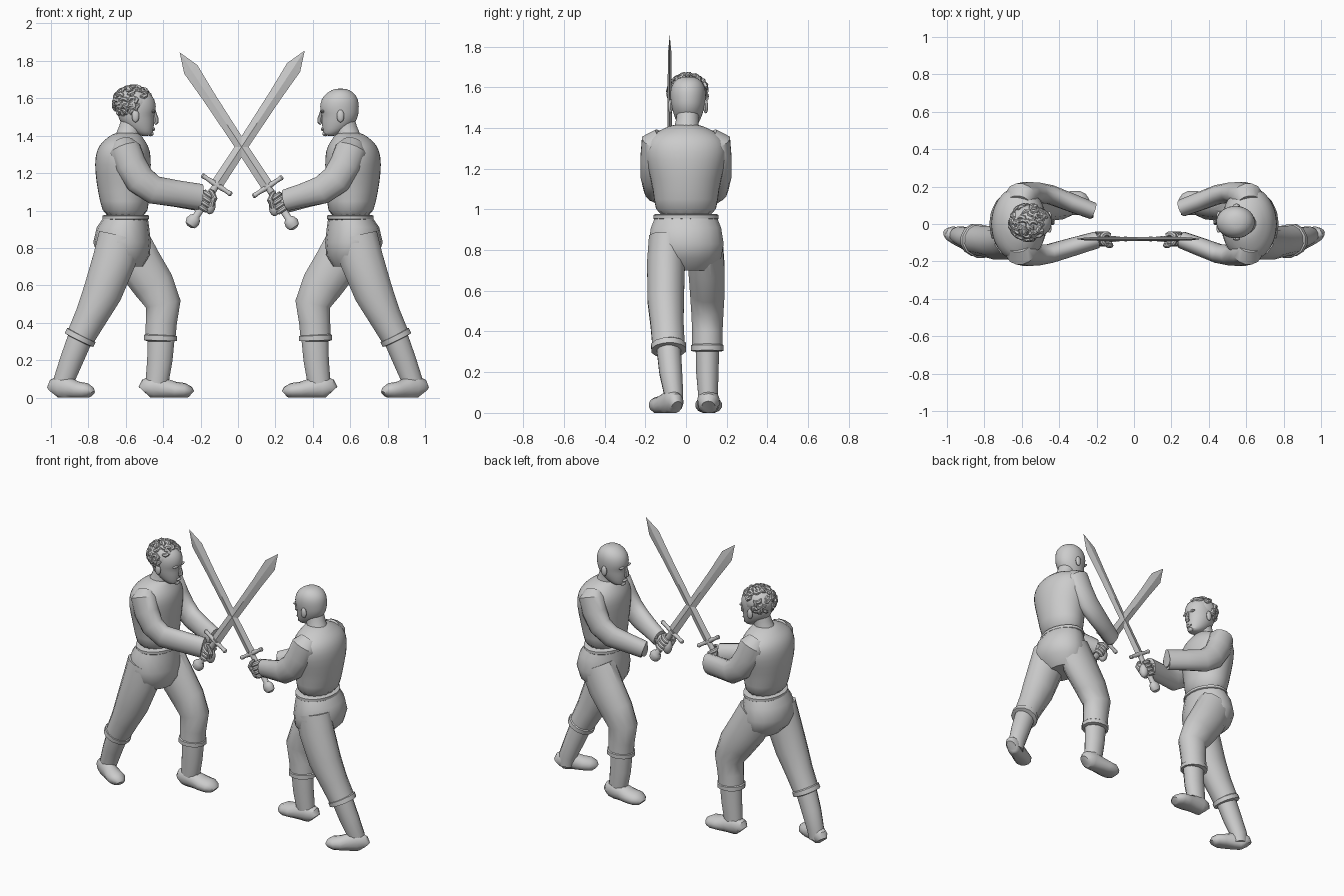
import bpy, bmesh, math, random
from mathutils import Vector, Matrix

if "Cube" in bpy.data.objects:
    bpy.data.objects.remove(bpy.data.objects["Cube"])

random.seed(4)
Y = Vector((0, 1, 0))
Z = Vector((0, 0, 1))
FLIP = False      # True while building the fighter on the +x side
TAG = ""


def finish(name, bm, subsurf=0, angle=38):
    """Turn a bmesh into a shaded object, mirrored in x for the second fighter."""
    if FLIP:
        bmesh.ops.scale(bm, vec=(-1, 1, 1), verts=bm.verts)
    bmesh.ops.recalc_face_normals(bm, faces=bm.faces)
    me = bpy.data.meshes.new(TAG + name)
    bm.to_mesh(me)
    bm.free()
    me.shade_smooth()
    me.set_sharp_from_angle(angle=math.radians(angle))
    ob = bpy.data.objects.new(TAG + name, me)
    bpy.context.collection.objects.link(ob)
    if subsurf:
        mod = ob.modifiers.new("smooth", "SUBSURF")
        mod.levels = mod.render_levels = subsurf
    return ob


def loft(bm, secs, sides=12, ref=Y, flat=False, floor=False):
    """Skin elliptical rings (x, y, z, side radius, other radius) along a path."""
    pts = [Vector(s[:3]) for s in secs]
    rings = []
    for i, s in enumerate(secs):
        t = Z if flat else (pts[min(i + 1, len(pts) - 1)] - pts[max(i - 1, 0)]).normalized()
        a = (ref - t * ref.dot(t)).normalized()
        b = t.cross(a)
        ring = []
        for k in range(sides):
            u = 2 * math.pi * (k + 0.5) / sides
            p = pts[i] + a * s[3] * math.cos(u) + b * s[4] * math.sin(u)
            if floor:
                p.z = max(p.z, 0)
            ring.append(bm.verts.new(p))
        rings.append(ring)
    for r, q in zip(rings, rings[1:]):
        for k in range(sides):
            j = (k + 1) % sides
            bm.faces.new((r[k], r[j], q[j], q[k]))
    bm.faces.new(rings[0])
    bm.faces.new(rings[-1])


def tube(name, secs, subsurf=0, **kw):
    bm = bmesh.new()
    loft(bm, secs, **kw)
    return finish(name, bm, subsurf)


def ball(bm, c, r, seg=16, rot=None):
    m = Matrix.Translation(c) @ (rot or Matrix()) @ Matrix.Diagonal((*r, 1))
    bmesh.ops.create_uvsphere(bm, u_segments=seg, v_segments=seg // 2 + 2, radius=1, matrix=m)


def foot(name, heel, toe, width):
    h, t = Vector(heel), Vector(toe)
    prof = [(0, .5, .07), (.05, .75, .1), (.2, .85, .12), (.42, .85, .105),
            (.65, 1, .085), (.85, 1, .078), (.96, .75, .06), (1, .45, .04)]
    tube(name, [(*(h.lerp(t, f).xy), top * .46, width * w, top * .54) for f, w, top in prof],
         sides=14, floor=True)


def head():
    prof = [(1.398, -.52, -.47, .025), (1.41, -.55, -.455, .045), (1.44, -.60, -.45, .062),
            (1.475, -.632, -.446, .075), (1.51, -.645, -.448, .083), (1.535, -.648, -.436, .087),
            (1.575, -.648, -.438, .09), (1.61, -.638, -.452, .082), (1.637, -.612, -.485, .062),
            (1.653, -.575, -.52, .03)]
    tube("head", [((b + f) / 2, .01, z, w, (f - b) / 2) for z, b, f, w in prof],
         subsurf=1, sides=18, flat=True)
    # nose, brow, lips, chin and ears
    bm = bmesh.new()
    loft(bm, [(-.447, .01, 1.532, .008, .008), (-.437, .01, 1.495, .011, .012),
              (-.437, .01, 1.472, .017, .014), (-.445, .01, 1.462, .012, .008)], sides=8)
    ball(bm, (-.452, .01, 1.435), (.01, .024, .009), 10)
    ball(bm, (-.466, .01, 1.41), (.016, .024, .013), 10)
    for s in (-1, 1):
        ball(bm, (-.452, .01 + s * .032, 1.53), (.012, .026, .008), 10)
        ball(bm, (-.548, .01 + s * .087, 1.505), (.02, .012, .034), 12)
    finish("face_features", bm)


def hair():
    bm = bmesh.new()
    c = Vector((-.56, .01, 1.575))
    rad = Vector((.103, .094, .087))
    ball(bm, c, rad, 20)
    n = 0
    while n < 85:
        d = Vector([random.gauss(0, 1) for _ in range(3)]).normalized()
        if d.z < -.75 or (d.x > .25 and d.z < .35) or (d.x > -.1 and d.z < -.3):
            continue
        n += 1
        flow = d.cross(Vector([random.gauss(0, 1) for _ in range(3)])).normalized()
        side = d.cross(flow)
        secs = []
        for f, r in ((-1, .006), (-.4, .013), (.3, .012), (1, .004)):
            v = (d + flow * f * .24 + side * f * f * .15).normalized()
            p = c + Vector([v[i] * rad[i] for i in range(3)]) + d * (.002 + .004 * f)
            secs.append((*p, r, r))
        loft(bm, secs, sides=6, ref=d)
    finish("curly_hair", bm)


def sword_and_hand(base, wrist):
    d = Vector((.548, 0, .836)).normalized()
    n = d.cross(Y)

    def P(t, w=0, y=0):
        return base + d * t + n * w + Y * y

    # blade with a diamond section
    bm = bmesh.new()
    rows = []
    for t, w, h in ((.22, .033, .012), (.5, .031, .011), (.8, .035, .01), (.98, .042, .009)):
        rows.append([bm.verts.new(p) for p in (P(t, w), P(t, 0, h), P(t, -w), P(t, 0, -h))])
    tip = bm.verts.new(P(1.089))
    for r, q in zip(rows, rows[1:]):
        for k in range(4):
            bm.faces.new((r[k], r[k - 1], q[k - 1], q[k]))
    for k in range(4):
        bm.faces.new((rows[-1][k], rows[-1][k - 1], tip))
    bm.faces.new(rows[0])
    finish("sword_blade", bm, angle=15)
    # hilt: pommel, grip and cross guard
    bm = bmesh.new()
    loft(bm, [(*P(t), r * .8, r) for t, r in ((-.038, .012), (-.028, .03), (-.005, .038),
              (.018, .032), (.032, .019), (.12, .02), (.215, .018), (.245, .022))], sides=14)
    loft(bm, [(*P(.23, w), r, r) for w, r in ((-.096, .008), (-.088, .014), (-.06, .011), (0, .017),
              (.06, .011), (.088, .014), (.096, .008))], sides=10)
    finish("sword_hilt", bm)
    # fist: four fingers curled round the grip, thumb, palm and wrist
    bm = bmesh.new()
    for i in range(4):
        secs = []
        for k in range(10):
            u = math.radians(-150 + 32 * k)
            p = P(.085 + .026 * i, .03 * math.cos(u), .027 * math.sin(u))
            secs.append((*p, .0145, .015))
        loft(bm, secs, sides=8, ref=d)
    loft(bm, [(*P(.12, -.035, -.02), .016, .016), (*P(.165, -.03, -.035), .015, .014),
              (*P(.185, .0, -.036), .012, .012), (*P(.187, .02, -.028), .007, .007)], sides=8, ref=d)
    ball(bm, P(.12, -.028), (.032, .03, .05), 14)
    w = Vector(wrist)
    loft(bm, [(*(w - Vector((.04, 0, 0))), .03, .036), (*w, .03, .036), (*P(.12, -.02), .03, .04)])
    finish("sword_hand", bm)


def arm(name, s, wrist, r):
    x, y, z = wrist
    e = Vector((-.45, s * .158, 1.11))
    m = e.lerp(Vector(wrist), .5)
    tube(name, [(-.615, s * .115, 1.355, .05, .06), (-.605, s * .145, 1.325, .078, .085),
                (-.575, s * .16, 1.245, .066, .085), (-.525, s * .168, 1.165, .056, .082),
                (*e, .052, .076), (*m, .05, (.07 + r) / 2), (x, y, z, .046, r),
                (x + .004, y, z, .036, r * .8), (x - .03, y, z, .03, r * .65)], sides=14)


def fighter(wrist, far_wrist, cuff, base):
    head()
    # neck and torso
    tube("neck", [(-.6, 0, 1.36, .075, .08), (-.59, .003, 1.41, .06, .064),
                  (-.575, .008, 1.45, .056, .062), (-.56, .01, 1.5, .056, .062)], sides=16, flat=True)
    prof = [(.95, -.6, .116, .152), (1.05, -.607, .134, .158), (1.15, -.613, .147, .175),
            (1.25, -.616, .154, .205), (1.32, -.613, .147, .205), (1.365, -.61, .122, .175),
            (1.395, -.602, .09, .115), (1.42, -.592, .064, .064)]
    tube("torso", [(x, 0, z, w, d) for z, x, d, w in prof], subsurf=1, sides=18, flat=True)
    # waistband and seat of the trousers
    tube("waistband", [(-.6, 0, z, .155 + g, .118 + g) for z, g in
                       ((.95, 0), (.955, .007), (.972, .007), (.977, -.004))], sides=24, flat=True)
    tube("trouser_seat", [(-.6, 0, .965, .153, .117), (-.615, 0, .91, .175, .14),
                          (-.62, 0, .83, .188, .154), (-.612, 0, .76, .175, .14),
                          (-.6, 0, .7, .12, .09)], sides=18, flat=True)
    # trouser legs
    tube("back_trouser_leg", [(-.63, -.09, .86, .095, .12), (-.66, -.098, .74, .096, .12),
                              (-.725, -.1, .56, .093, .108), (-.785, -.093, .435, .084, .09),
                              (-.836, -.086, .336, .082, .08), (-.838, -.086, .333, .088, .088),
                              (-.85, -.085, .308, .088, .088), (-.852, -.085, .304, .066, .066)])
    tube("front_trouser_leg", [(-.6, .092, .85, .09, .125), (-.53, .1, .72, .092, .125),
                               (-.45, .105, .6, .088, .115), (-.4, .105, .5, .082, .098),
                               (-.41, .105, .4, .077, .086), (-.414, .105, .335, .077, .084),
                               (-.414, .105, .331, .083, .091), (-.415, .105, .305, .083, .091),
                               (-.415, .105, .301, .064, .07)])
    # boots
    tube("back_boot_shaft", [(-.835, -.087, .34, .062, .07), (-.89, -.075, .2, .058, .064),
                             (-.932, -.06, .09, .048, .057), (-.94, -.06, .03, .045, .05)])
    tube("front_boot_shaft", [(-.41, .105, .34, .06, .076), (-.418, .105, .2, .057, .07),
                              (-.432, .108, .09, .05, .064), (-.44, .108, .03, .048, .055)])
    foot("back_boot_foot", (-.99, -.045, 0), (-.782, -.15, 0), .055)
    foot("front_boot_foot", (-.503, .11, 0), (-.25, .112, 0), .066)
    # sleeves, sword and gripping hand
    arm("sword_sleeve", -1, wrist, cuff)
    arm("free_sleeve", 1, far_wrist, cuff)
    sword_and_hand(Vector(base), wrist)


TAG = "left_fighter_"
fighter((-.2, -.085, 1.072), (-.22, .07, 1.07), .07, (-.24, -.08, .945))
hair()

FLIP, TAG = True, "right_fighter_"
fighter((-.255, -.085, 1.055), (-.255, .085, 1.045), .058, (-.285, -.08, .935))
